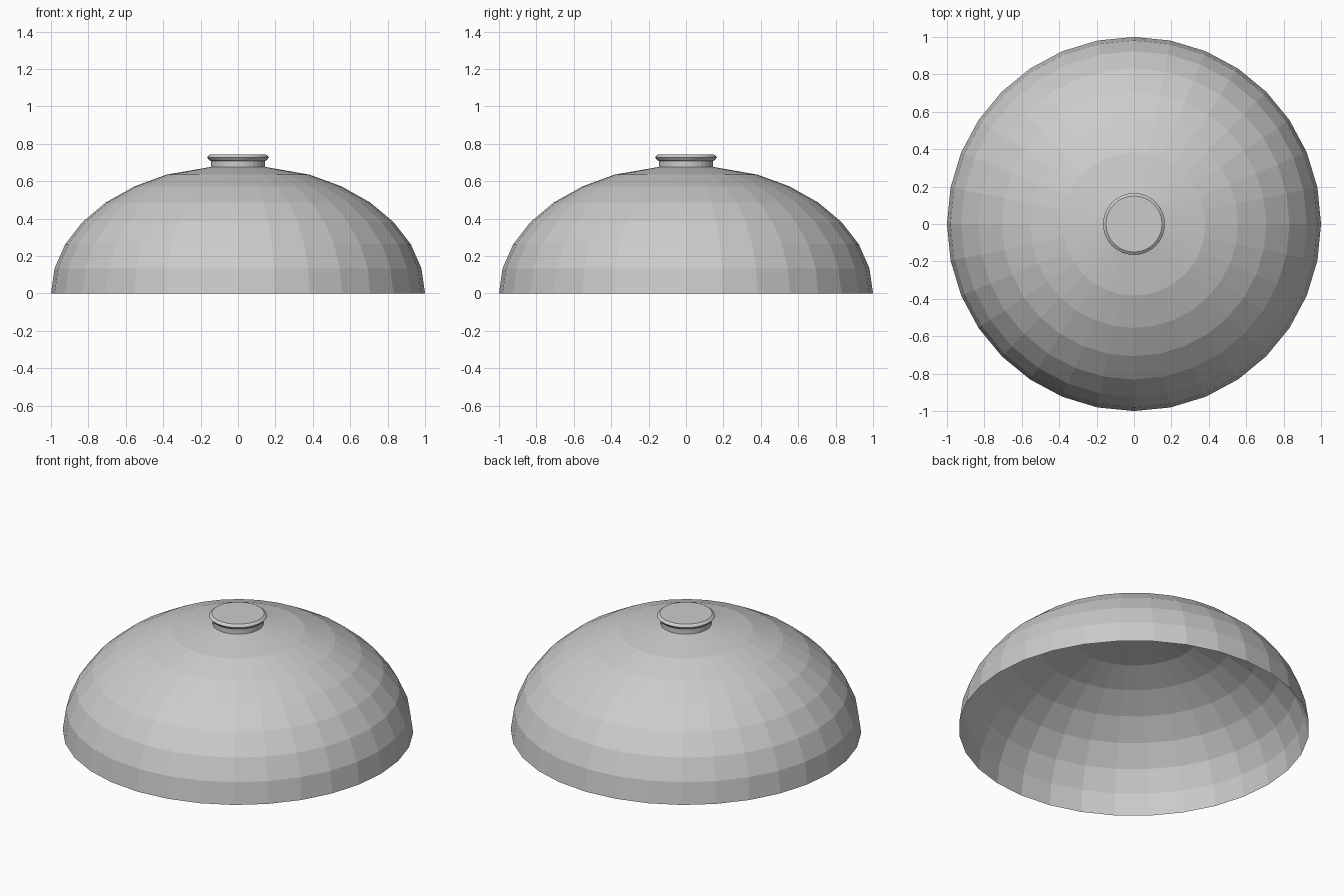
import bpy, bmesh
from math import sin, cos, pi

if "Cube" in bpy.data.objects:
    bpy.data.objects.remove(bpy.data.objects["Cube"])

SEGMENTS = 32
HEIGHT = 0.687


def lathe(name, profile, cap_top=True):
    """Spin an (r, z) profile, listed bottom to top, into flat-faced rings."""
    bm = bmesh.new()
    rings = [[bm.verts.new((r * cos(2 * pi * i / SEGMENTS),
                            r * sin(2 * pi * i / SEGMENTS), z))
              for i in range(SEGMENTS)] for r, z in profile]
    for low, high in zip(rings, rings[1:]):
        for i in range(SEGMENTS):
            j = (i + 1) % SEGMENTS
            bm.faces.new((low[i], low[j], high[j], high[i]))
    if cap_top:
        bm.faces.new(rings[-1])
    mesh = bpy.data.meshes.new(name)
    bm.to_mesh(mesh)
    bm.free()
    obj = bpy.data.objects.new(name, mesh)
    bpy.context.collection.objects.link(obj)
    return obj


# Open flattened dome; the last band runs straight in to the knob neck
arc = [(cos(k * pi / 16), HEIGHT * sin(k * pi / 16)) for k in range(7)]
lathe("dome_shell", arc + [(0.14, 0.677)])

# Short neck with a bevelled flange and flat top
lathe("top_knob", [(0.145, 0.672), (0.145, 0.708), (0.154, 0.713),
                   (0.165, 0.727), (0.163, 0.732), (0.15, 0.742)])
